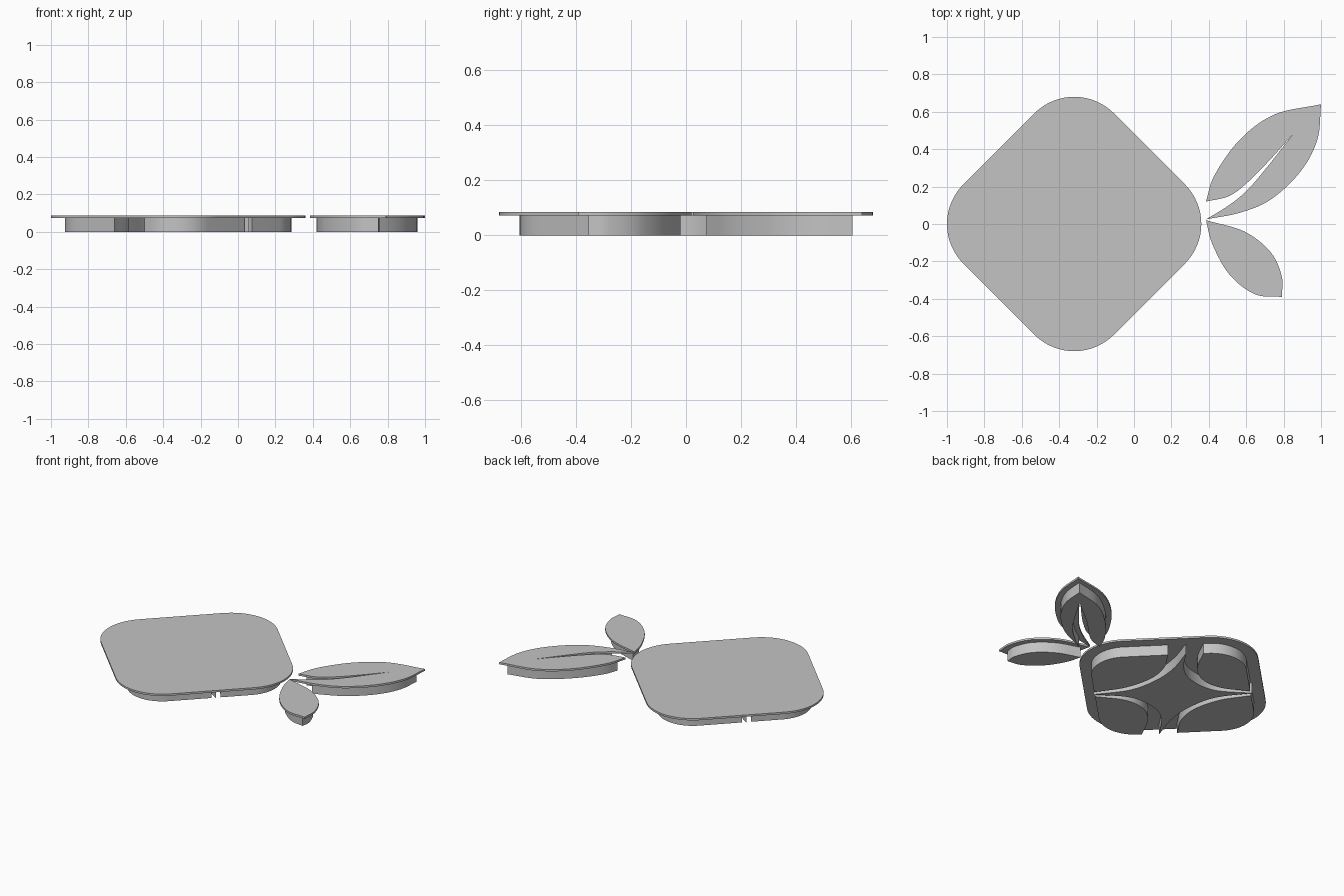
import bpy
import bmesh
import math
from mathutils import Vector

cube = bpy.data.objects.get("Cube")
if cube:
    bpy.data.objects.remove(cube, do_unlink=True)

GREY = (0.55, 0.55, 0.55, 1)
grey = bpy.data.materials.new("plain_grey")
grey.diffuse_color = GREY
grey.use_nodes = True
grey.node_tree.nodes["Principled BSDF"].inputs["Base Color"].default_value = GREY

CENTRE = Vector((-0.32, 0))   # middle of the rounded diamond
PLATE = (0.073, 0.086)        # bottom and top of the thin face plates
CORE = (0, 0.073)             # bottom and top of the thick backing blocks


def smooth_path(points, steps=7):
    """Catmull-Rom curve through the points, without its last point."""
    p = [Vector(q) for q in points]
    p = [p[0] * 2 - p[1]] + p + [p[-1] * 2 - p[-2]]
    path = []
    for a, b, c, d in zip(p, p[1:], p[2:], p[3:]):
        for i in range(steps):
            t = i / steps
            path.append(0.5 * (2 * b + (c - a) * t + (2 * a - 5 * b + 4 * c - d) * t ** 2
                               + (3 * b - a - 3 * c + d) * t ** 3))
    return path


def outline(*edges):
    """Closed outline of smooth edges which meet in sharp corners."""
    return [q for edge in edges for q in smooth_path(edge)]


def corner_arc(radius, heading, steps=16):
    """Rounded corner of the diamond, pointing along the heading."""
    mid = Vector((math.cos(heading), math.sin(heading))) * 0.38
    angles = [heading + math.pi / 2 * (i / steps - 0.5) for i in range(steps + 1)]
    return [mid + Vector((math.cos(a), math.sin(a))) * radius for a in angles]


def slab(name, points, levels, origin=Vector((0, 0)), turn=1):
    """Extrude a flat outline between two heights; turn = -1 is a half turn."""
    low, high = levels
    bm = bmesh.new()
    verts = [bm.verts.new((*(origin + q * turn), low)) for q in points]
    base = bm.faces.new(verts)
    top = bmesh.ops.extrude_face_region(bm, geom=[base])["geom"]
    moved = [v for v in top if isinstance(v, bmesh.types.BMVert)]
    bmesh.ops.translate(bm, verts=moved, vec=(0, 0, high - low))
    bmesh.ops.recalc_face_normals(bm, faces=bm.faces)
    mesh = bpy.data.meshes.new(name)
    bm.to_mesh(mesh)
    bm.free()
    mesh.materials.append(grey)
    obj = bpy.data.objects.new(name, mesh)
    bpy.context.collection.objects.link(obj)
    bpy.ops.object.select_all(action="DESELECT")
    obj.select_set(True)
    bpy.context.view_layer.objects.active = obj
    bpy.ops.object.shade_smooth_by_angle(angle=math.radians(30))


# Rounded diamond face plate
diamond = [q for k in range(4) for q in corner_arc(0.3, k * math.pi / 2)]
slab("diamond_plate", diamond, PLATE, CENTRE)

# Four lobes behind the diamond, in two half-turn pairs
side_inner = [(0.34, 0.36), (0.255, 0.22), (0.23, 0.06), (0.28, -0.13), (0.395, -0.303)]
back_inner = [(-0.355, 0.343), (-0.18, 0.255), (-0.03, 0.26), (0.09, 0.35), (0.18, 0.518)]
side_lobe = outline(side_inner) + [Vector(side_inner[-1])] + corner_arc(0.225, 0)
back_lobe = outline(back_inner) + [Vector(back_inner[-1])] + corner_arc(0.225, math.pi / 2)
for name, lobe, turn in (("left_lobe", side_lobe, 1), ("right_lobe", side_lobe, -1),
                         ("back_lobe", back_lobe, 1), ("front_lobe", back_lobe, -1)):
    slab(name, lobe, CORE, CENTRE, turn)

# Twisted four-pointed star between the lobes
half_star = outline(
    [(0.38, -0.33), (0.235, -0.13), (0.19, 0.08), (0.205, 0.26), (0.265, 0.45)],
    [(0.265, 0.45), (0.15, 0.29), (0.02, 0.21), (-0.17, 0.205), (-0.38, 0.33)])
slab("star_core", half_star + [-q for q in half_star], CORE, CENTRE)

# Large leaf, split along its vein
slab("large_leaf_plate", outline(
    [(0.385, 0.12), (0.43, 0.26), (0.565, 0.45), (0.75, 0.585), (1, 0.64)],
    [(1, 0.64), (0.98, 0.45), (0.89, 0.28), (0.73, 0.13), (0.565, 0.06), (0.385, 0.025)],
    [(0.385, 0.025), (0.5, 0.095), (0.6, 0.175), (0.7, 0.29), (0.85, 0.48)],
    [(0.85, 0.48), (0.71, 0.325), (0.61, 0.225), (0.51, 0.15), (0.385, 0.12)]), PLATE)
slab("large_leaf_core", outline(
    [(0.42, 0.16), (0.465, 0.265), (0.59, 0.42), (0.76, 0.55), (0.96, 0.605)],
    [(0.96, 0.605), (0.943, 0.45), (0.86, 0.3), (0.71, 0.165), (0.52, 0.075)],
    [(0.52, 0.075), (0.62, 0.15), (0.725, 0.26), (0.875, 0.505)],
    [(0.875, 0.505), (0.69, 0.355), (0.59, 0.255), (0.51, 0.19), (0.42, 0.16)]), CORE)

# Small leaf
slab("small_leaf_plate", outline(
    [(0.385, 0.02), (0.59, -0.04), (0.73, -0.15), (0.79, -0.28), (0.79, -0.39)],
    [(0.79, -0.39), (0.645, -0.375), (0.51, -0.27), (0.42, -0.11), (0.385, 0.02)]), PLATE)
slab("small_leaf_core", outline(
    [(0.425, -0.02), (0.58, -0.075), (0.7, -0.17), (0.752, -0.28), (0.75, -0.355)],
    [(0.75, -0.355), (0.65, -0.335), (0.54, -0.25), (0.46, -0.13), (0.425, -0.02)]), CORE)
